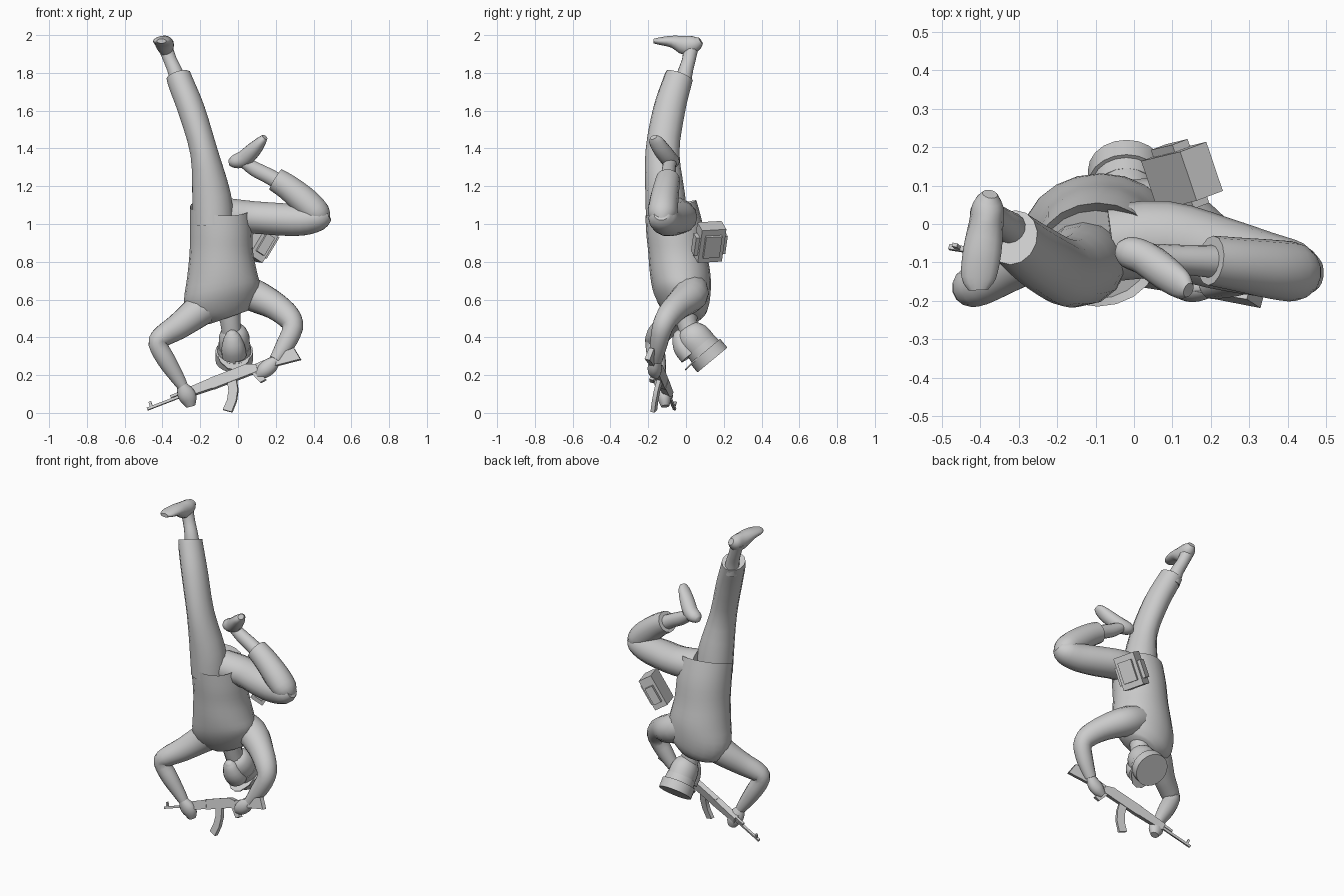
import bpy, bmesh, math
from mathutils import Vector, Matrix

grey = bpy.data.materials.new("plain grey")
grey.diffuse_color = (0.6, 0.6, 0.6, 1)


def finish(name, bm, angle=50):
    bmesh.ops.recalc_face_normals(bm, faces=bm.faces)
    me = bpy.data.meshes.new(name)
    bm.to_mesh(me)
    bm.free()
    me.materials.append(grey)
    ob = bpy.data.objects.new(name, me)
    bpy.context.collection.objects.link(ob)
    bpy.ops.object.select_all(action='DESELECT')
    ob.select_set(True)
    bpy.context.view_layer.objects.active = ob
    bpy.ops.object.shade_smooth_by_angle(angle=math.radians(angle))
    return ob


def skin(name, rings):
    """Join rings of points into a closed surface."""
    bm = bmesh.new()
    loops = [[bm.verts.new(p) for p in r] for r in rings]
    n = len(loops[0])
    for a, b in zip(loops, loops[1:]):
        for i in range(n):
            bm.faces.new((a[i], a[(i + 1) % n], b[(i + 1) % n], b[i]))
    bm.faces.new(loops[0][::-1])
    bm.faces.new(loops[-1])
    return finish(name, bm)


def smooth_path(pts, sub):
    """Catmull-Rom resampling of rows of numbers."""
    rows = [Vector(p) for p in pts]
    out = []
    for i in range(len(rows) - 1):
        p0, p1, p2, p3 = rows[max(i - 1, 0)], rows[i], rows[i + 1], rows[min(i + 2, len(rows) - 1)]
        for k in range(sub):
            t = k / sub
            out.append(0.5 * (2 * p1 + (p2 - p0) * t + (2 * p0 - 5 * p1 + 4 * p2 - p3) * t * t
                              + (3 * p1 - p0 - 3 * p2 + p3) * t ** 3))
    return out + [rows[-1]]


def tube(name, pts, ref=(0, 1, 0), n=14, sub=3):
    """Oval tube: each point is x, y, z, radius along ref, radius across."""
    rows = smooth_path(pts, sub)
    ctr = [Vector(r[:3]) for r in rows]
    rings = []
    for i, r in enumerate(rows):
        t = (ctr[min(i + 1, len(ctr) - 1)] - ctr[max(i - 1, 0)]).normalized()
        a = Vector(ref)
        a = (a - t * a.dot(t)).normalized()
        b = t.cross(a)
        rings.append([ctr[i] + a * (r[3] * math.cos(2 * math.pi * k / n))
                      + b * (r[4] * math.sin(2 * math.pi * k / n)) for k in range(n)])
    return skin(name, rings)


def frame(origin, u, v):
    """Matrix with x along u and y near v."""
    u = Vector(u).normalized()
    v = Vector(v)
    v = (v - u * v.dot(u)).normalized()
    return Matrix.Translation(origin) @ Matrix((u, v, u.cross(v))).transposed().to_4x4()


def plate(name, mat, outline, thick):
    """Outline in the x-y plane of mat, extruded both ways."""
    bm = bmesh.new()
    lo = [bm.verts.new(mat @ Vector((x, y, -thick / 2))) for x, y in outline]
    hi = [bm.verts.new(mat @ Vector((x, y, thick / 2))) for x, y in outline]
    n = len(lo)
    bm.faces.new(lo[::-1])
    bm.faces.new(hi)
    for i in range(n):
        bm.faces.new((lo[i], lo[(i + 1) % n], hi[(i + 1) % n], hi[i]))
    return finish(name, bm, 25)


def box(name, mat, c, s):
    (x, y, z), (a, b, d) = c, (s[0] / 2, s[1] / 2, s[2])
    return plate(name, mat @ Matrix.Translation((x, y, z)), [(-a, -b), (a, -b), (a, b), (-a, b)], d)


# jacket: oval rings, each x, y, z, half width, half depth, slope in x, slope in y
jacket = [(-.10, -.08, 1.04, .14, .115, -.05, .3), (-.095, -.08, 1.085, .16, .135, -.05, .3),
          (-.09, -.06, .97, .165, .15, -.03, .15), (-.088, -.045, .85, .168, .155, 0, 0),
          (-.085, -.03, .73, .185, .16, .1, 0), (-.085, -.02, .63, .2, .15, .25, 0),
          (-.07, -.005, .55, .17, .12, .35, 0), (-.05, .0, .505, .10, .08, .35, 0)]
rings = []
for x, y, z, rx, ry, sx, sy in [jacket[0]] + [tuple(r) for r in smooth_path(jacket[1:], 3)]:
    ring = []
    for k in range(20):
        dx, dy = rx * math.cos(math.pi * k / 10), ry * math.sin(math.pi * k / 10)
        ring.append((x + dx, y + dy, z + sx * dx + sy * dy))
    rings.append(ring)
skin("jacket", rings)

# raised straight leg
tube("straight_trouser_leg", [(-.13, -.10, 1.0, .11, .11), (-.14, -.11, 1.15, .105, .105),
     (-.18, -.125, 1.38, .09, .075), (-.245, -.09, 1.6, .085, .073),
     (-.30, -.05, 1.74, .078, .07), (-.315, -.035, 1.785, .075, .066)])
tube("straight_ankle", [(-.31, -.02, 1.72, .045, .045), (-.33, -.005, 1.8, .04, .04),
     (-.36, .015, 1.87, .036, .036), (-.39, .03, 1.95, .04, .04)])
tube("straight_foot", [(-.375, .078, 1.97, .02, .02), (-.38, .05, 1.955, .04, .042),
     (-.385, 0, 1.945, .045, .053), (-.395, -.07, 1.965, .05, .033),
     (-.405, -.14, 1.968, .045, .02), (-.405, -.172, 1.968, .025, .012)], (1, 0, 0))

# bent leg
tube("bent_thigh", [(-.06, -.05, 1.04, .1, .1), (.08, -.04, 1.035, .1, .088),
     (.22, -.075, 1.025, .095, .088), (.34, -.105, 1.02, .085, .083),
     (.43, -.125, 1.035, .075, .07), (.475, -.13, 1.055, .04, .04)])
tube("bent_shin", [(.455, -.125, 1.01, .04, .04), (.425, -.125, 1.05, .075, .07),
     (.36, -.118, 1.115, .077, .077), (.27, -.105, 1.19, .07, .07),
     (.20, -.095, 1.235, .065, .065)])
tube("bent_ankle", [(.24, -.10, 1.21, .045, .045), (.16, -.095, 1.255, .04, .042),
     (.09, -.09, 1.29, .037, .04), (.02, -.085, 1.335, .035, .03)])
tube("bent_foot", [(-.045, -.065, 1.325, .018, .018), (-.02, -.072, 1.33, .04, .035),
     (.03, -.09, 1.345, .045, .045), (.085, -.13, 1.395, .045, .04),
     (.125, -.16, 1.44, .038, .026), (.142, -.172, 1.46, .02, .016)])

# sleeves and hands
tube("left_sleeve", [(-.13, -.02, .60, .10, .10), (-.22, -.05, .53, .085, .085),
     (-.32, -.11, .455, .065, .07), (-.40, -.155, .405, .058, .058),
     (-.425, -.165, .365, .05, .05), (-.38, -.155, .28, .048, .05),
     (-.32, -.14, .185, .036, .038), (-.295, -.135, .145, .03, .03)])
tube("left_hand", [(-.30, -.135, .15, .025, .025), (-.28, -.125, .11, .036, .045),
     (-.262, -.115, .075, .036, .045), (-.25, -.11, .035, .022, .025)])
tube("right_sleeve", [(.0, .02, .66, .095, .09), (.09, .02, .62, .095, .088),
     (.19, -.04, .57, .075, .075), (.265, -.095, .51, .064, .066),
     (.29, -.125, .45, .055, .055), (.25, -.145, .36, .046, .05),
     (.20, -.16, .28, .036, .036)])
tube("right_hand", [(.205, -.16, .285, .026, .026), (.17, -.165, .25, .036, .042),
     (.135, -.165, .22, .036, .04), (.105, -.16, .195, .02, .022)])

# neck, head and cap share one tilted axis
tube("neck", [(-.05, .0, .56, .07, .07), (-.04, .005, .48, .055, .055), (-.03, .03, .4, .055, .055)])
axis = Vector((0, .64, -.77))
crown = Vector((-.02, .14, .28))


def along(d, a, b):
    return (*(crown - axis * d), a, b)


tube("head", [along(.225, .03, .03), along(.205, .065, .06), along(.16, .088, .08),
              along(.10, .09, .083), along(.04, .085, .08)], (0, .77, .64), 18)
tube("chin", [(-.03, -.055, .43, .015, .015), (-.03, -.04, .41, .04, .035),
              (-.025, -.015, .35, .062, .055), (-.02, .02, .3, .065, .055)], (1, 0, 0))
tube("cap_band", [along(.10, .09, .087), along(.055, .093, .09)], (0, .77, .64), 20, 1)
tube("cap_crown", [along(.06, .103, .1), along(0, .103, .1)], (0, .77, .64), 20, 1)
peak = frame(crown - axis * .065, (0, -.70, -.71), (1, 0, 0))
plate("cap_peak", peak, [(.03, -.085), (.085, -.075), (.135, -.035), (.145, 0),
                         (.135, .035), (.085, .075), (.03, .085)], .008)

# hip pack with a side strip on each end
pack = frame((.125, .125, .905), (.5, .12, .84), (-.35, .93, 0))
box("pack_body", pack, (0, 0, 0), (.2, .135, .085))
for side in (-1, 1):
    box("pack_side_pocket", pack, (-.01, side * .077, 0), (.11, .022, .05))
box("pack_flap", pack, (0, 0, -.048), (.13, .09, .02))

# rifle: x runs from muzzle to butt, y towards the magazine
gun = frame((-.48, -.06, .02), (.79, -.13, .305), (.34, -.3, -.92))
box("rifle_barrel", gun, (.13, 0, 0), (.26, .014, .014))
box("rifle_front_sight", gun, (.025, -.016, 0), (.014, .034, .01))
box("rifle_gas_tube", gun, (.2, -.017, 0), (.12, .014, .014))
plate("rifle_handguard", gun, [(.2, -.024), (.38, -.03), (.38, .026), (.2, .018)], .036)
plate("rifle_receiver", gun, [(.37, -.032), (.58, -.032), (.63, -.012), (.63, .028), (.37, .028)], .032)
plate("rifle_stock", gun, [(.62, -.014), (.85, -.022), (.865, .05), (.70, .03), (.62, .024)], .028)
plate("rifle_grip", gun, [(.59, .02), (.63, .02), (.655, .085), (.62, .09)], .024)
plate("rifle_magazine", gun, [(.455, .02), (.505, .02), (.495, .08), (.468, .135), (.425, .185),
                              (.385, .155), (.422, .115), (.445, .07)], .022)
